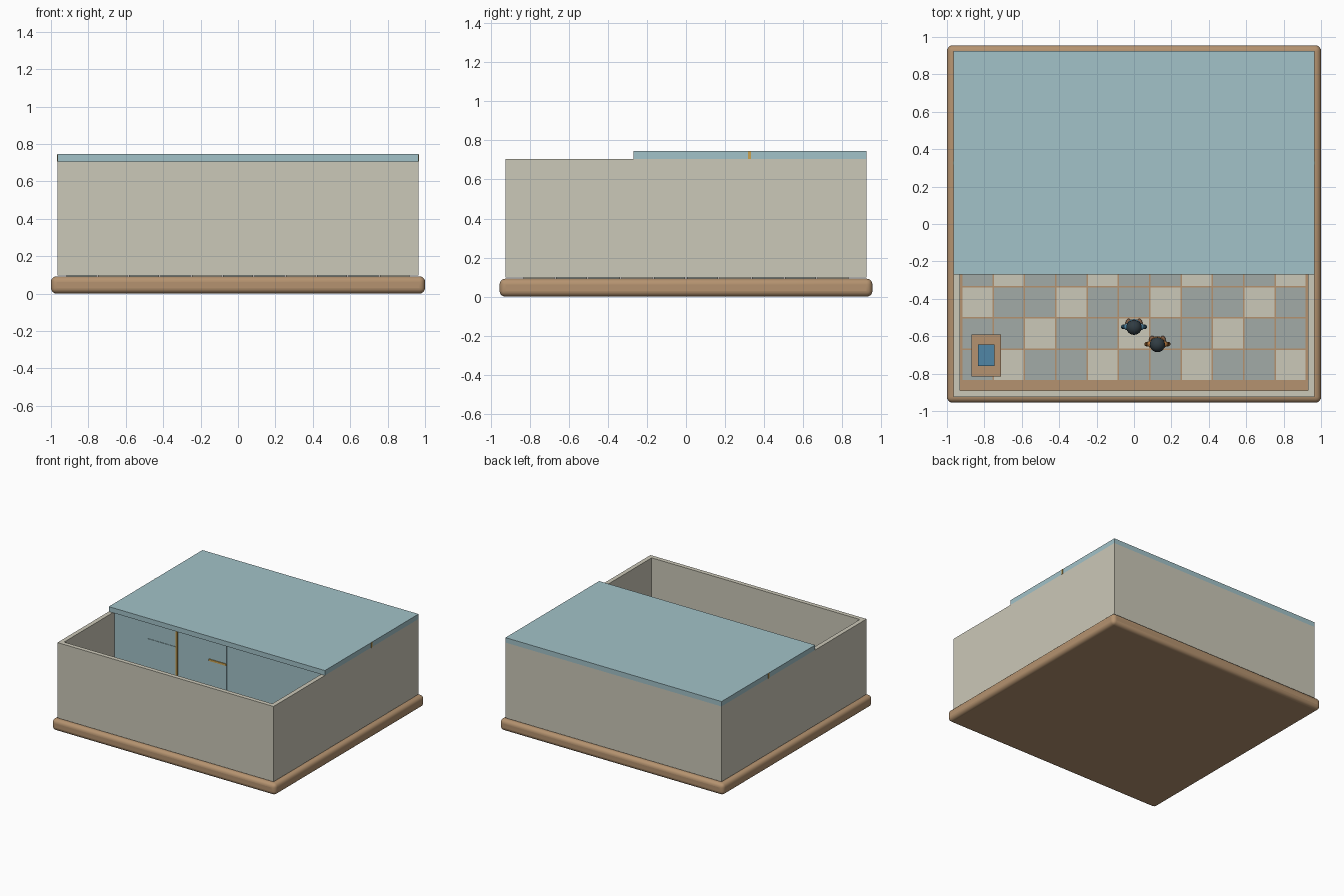
import bpy, math

if "Cube" in bpy.data.objects:
    bpy.data.objects.remove(bpy.data.objects["Cube"])

def mat(name, c):
    m = bpy.data.materials.new(name)
    m.diffuse_color = (*c, 1)
    m.use_nodes = True
    m.node_tree.nodes["Principled BSDF"].inputs["Base Color"].default_value = m.diffuse_color
    return m

WOOD = mat("wood", (0.46, 0.29, 0.16))
CREAM = mat("cream", (0.60, 0.58, 0.48))
GREY = mat("grey_tile", (0.36, 0.41, 0.39))
TEAL = mat("pale_teal", (0.36, 0.54, 0.58))
GOLD = mat("gold", (0.60, 0.36, 0.08))
BLUE = mat("blue", (0.08, 0.24, 0.38))
ORANGE = mat("orange", (0.50, 0.20, 0.05))
DARK = mat("dark", (0.03, 0.045, 0.055))
SKIN = mat("brown", (0.22, 0.11, 0.06))

def box(name, x0, x1, y0, y1, z0, z1, m, bevel=0, seg=1):
    bpy.ops.mesh.primitive_cube_add(size=1, location=((x0+x1)/2, (y0+y1)/2, (z0+z1)/2))
    o = bpy.context.object
    o.name = name
    o.scale = (x1-x0, y1-y0, z1-z0)
    bpy.ops.object.transform_apply(location=False, rotation=False, scale=True)
    o.data.materials.append(m)
    if bevel:
        b = o.modifiers.new("bevel", 'BEVEL')
        b.width, b.segments = bevel, seg
        bpy.ops.object.shade_smooth_by_angle()
    return o

def ball(name, loc, scale, m):
    bpy.ops.mesh.primitive_uv_sphere_add(segments=20, ring_count=12, radius=1, location=loc)
    o = bpy.context.object
    o.name = name
    o.scale = scale
    o.data.materials.append(m)
    bpy.ops.object.shade_smooth()

def cone(name, loc, r1, r2, h, m, tilt=0):
    bpy.ops.mesh.primitive_cone_add(vertices=16, radius1=r1, radius2=r2, depth=h,
                                    location=loc, rotation=(0, tilt, 0))
    o = bpy.context.object
    o.name = name
    o.data.materials.append(m)
    bpy.ops.object.shade_smooth_by_angle()

# Rounded wooden base
box("base", -1, 1, -0.955, 0.955, 0, 0.092, WOOD, 0.03, 5)

# Floor tiles in a diagonal three-step pattern
P = 0.1675
for r in range(10):
    for c in range(11):
        x, y = -0.921 + c*P, -0.8375 + r*P
        box("floor_tile", x+0.004, x+P-0.004, y+0.004, y+P-0.004, 0.09, 0.1,
            CREAM if (c-r) % 3 == 1 else GREY)

# Outer walls
for s in (-1, 1):
    ys, xs = sorted((s*0.89, s*0.925)), sorted((s*0.93, s*0.965))
    box("long_wall", -0.965, 0.965, *ys, 0.097, 0.705, CREAM)
    box("side_wall", *xs, -0.89, 0.89, 0.097, 0.705, CREAM)

# Roof slab over the rear, with a gold seam showing at each end
box("roof", -0.965, 0.965, -0.27, 0.925, 0.705, 0.745, TEAL)
for s in (-1, 1):
    box("roof_seam", *sorted((s*0.95, s*0.968)), 0.318, 0.333, 0.705, 0.744, GOLD)

# Partition under the roof edge with its door panels
box("partition", -0.93, 0.93, -0.25, -0.215, 0.1, 0.705, TEAL)
box("side_door", -0.63, -0.37, -0.254, -0.25, 0.1, 0.57, TEAL)
box("side_door_header", -0.63, -0.37, -0.253, -0.25, 0.572, 0.704, TEAL)
box("gold_post", -0.378, -0.362, -0.26, -0.25, 0.1, 0.704, GOLD)
box("centre_door", -0.08, 0.075, -0.254, -0.25, 0.1, 0.704, TEAL)
box("gold_door_bar", -0.08, 0.075, -0.26, -0.254, 0.54, 0.555, GOLD)

# Counter pedestal with a blue screen
box("pedestal", -0.85, -0.73, -0.795, -0.61, 0.1, 0.28, WOOD)
box("pedestal_top", -0.87, -0.71, -0.815, -0.59, 0.28, 0.305, WOOD)
box("screen", -0.835, -0.745, -0.76, -0.645, 0.305, 0.315, BLUE)

# Two standing figures facing the partition
def figure(x, y, m):
    for s in (-1, 1):
        ball("shoe", (x+s*0.028, y+0.018, 0.112), (0.017, 0.026, 0.013), SKIN)
        cone("leg", (x+s*0.022, y, 0.17), 0.015, 0.018, 0.13, DARK)
        cone("arm", (x+s*0.052, y, 0.275), 0.012, 0.013, 0.12, m, -s*0.1)
        ball("hand", (x+s*0.056, y, 0.21), (0.012, 0.012, 0.014), SKIN)
    cone("torso", (x, y, 0.28), 0.035, 0.042, 0.12, m)
    ball("shoulders", (x, y, 0.335), (0.055, 0.026, 0.022), m)
    ball("head", (x, y, 0.385), (0.037, 0.037, 0.042), SKIN)
    ball("hair", (x, y-0.003, 0.396), (0.041, 0.04, 0.037), DARK)

figure(0, -0.55, BLUE)
figure(0.125, -0.642, ORANGE)
